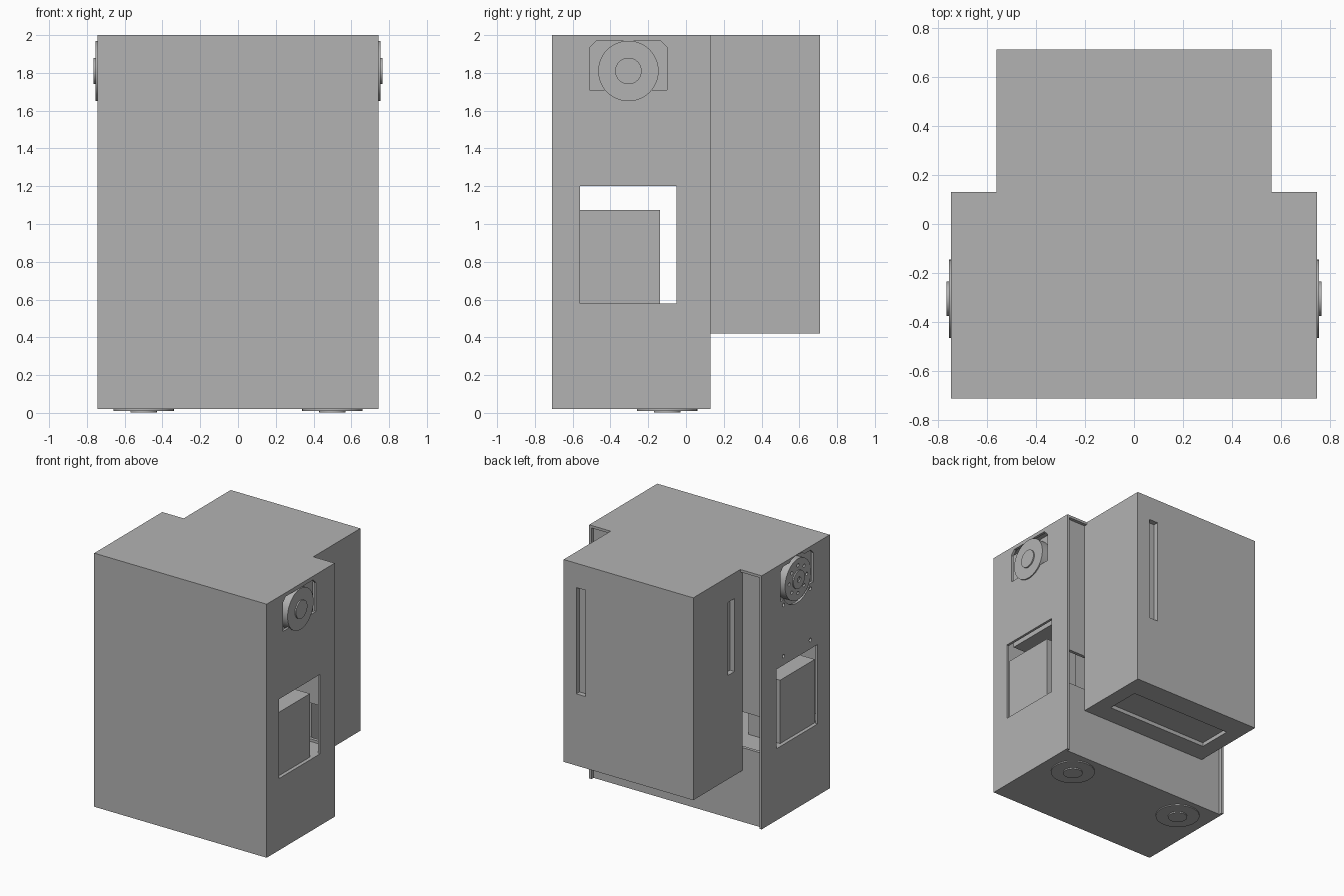
import bpy, bmesh, math
from mathutils import Matrix, Vector

cube = bpy.data.objects.get("Cube")
if cube:
    bpy.data.objects.remove(cube, do_unlink=True)

grey = bpy.data.materials.new("plain grey")
grey.use_nodes = True
colour = (0.45, 0.45, 0.45, 1)
grey.diffuse_color = colour
grey.node_tree.nodes["Principled BSDF"].inputs["Base Color"].default_value = colour
WORLD = Matrix.Identity(4)


def prism(name, outline, low, high, frame=WORLD):
    """Extrude a flat outline from low to high along the frame's third axis."""
    bm = bmesh.new()
    face = bm.faces.new([bm.verts.new((u, v, low)) for u, v in outline])
    new = bmesh.ops.extrude_face_region(bm, geom=[face])["geom"]
    bmesh.ops.translate(bm, vec=(0, 0, high - low),
                        verts=[g for g in new if isinstance(g, bmesh.types.BMVert)])
    bm.transform(frame)
    bmesh.ops.recalc_face_normals(bm, faces=bm.faces)
    mesh = bpy.data.meshes.new(name)
    bm.to_mesh(mesh)
    bm.free()
    mesh.materials.append(grey)
    obj = bpy.data.objects.new(name, mesh)
    bpy.context.collection.objects.link(obj)
    return obj


def box(name, u, v, w, frame=WORLD):
    return prism(name, [(u[0], v[0]), (u[1], v[0]), (u[1], v[1]), (u[0], v[1])], *w, frame)


def disc(name, centre, radius, low, high, frame, sides=48):
    ring = [(centre[0] + radius * math.cos(math.tau * i / sides),
             centre[1] + radius * math.sin(math.tau * i / sides)) for i in range(sides)]
    return prism(name, ring, low, high, frame)


def cut(target, cutter):
    mod = target.modifiers.new("cut", 'BOOLEAN')
    mod.operation, mod.solver, mod.object = 'DIFFERENCE', 'EXACT', cutter
    bpy.context.view_layer.objects.active = target
    bpy.ops.object.modifier_apply(modifier=mod.name)
    bpy.data.objects.remove(cutter, do_unlink=True)


def frame(origin, u, v, w):
    m = Matrix((u, v, w)).transposed().to_4x4()
    m.translation = Vector(origin)
    return m


# Hollow front body with a recessed back panel and an opening across it
body = box("body_shell", (-.745, .745), (-.71, .13), (.02, 2))
cut(body, box("cavity", (-.725, .725), (-.69, .08), (.04, 1.98)))
cut(body, box("back_recess", (-.725, .725), (.105, .3), (-.1, 1.98)))
cut(body, box("back_opening", (-.725, .725), (.0, .3), (.6, .88)))
box("inner_floor", (-.725, .725), (-.69, .08), (.56, .58))

# Rear housing with shallow pockets
pack = box("rear_housing", (-.56, .56), (.105, .71), (.42, 2))
cut(pack, box("side_slot", (-.7, -.52), (.2, .28), (1.23, 1.8)))
cut(pack, box("back_slot", (.37, .45), (.67, .8), (.98, 1.81)))
cut(pack, box("bottom_pocket", (-.44, .44), (.26, .53), (.3, .45)))


def motor(name, f, window, depth):
    """Motor mount: shaped hole, screw holes and window in the body, plus the motor."""
    opening = [(-.205, -.1), (.205, -.1), (.205, .125), (.17, .16), (-.17, .16), (-.205, .125)]
    cut(body, prism("motor_hole", opening, -.05, .05, f))
    cut(body, disc("round_hole", (0, 0), .188, -.05, .05, f))
    cut(body, box("window", *window, (-.05, .05), f))
    for u in (-.165, .165):
        for v in (-.14, -.54):
            cut(body, disc("screw_hole", (u, v), .014, -.05, .05, f, 16))
    # Rotating plate with its raised hub and ring of holes
    plate = disc(name + "_plate", (0, 0), .16, -depth, .009, f)
    hub = disc(name + "_hub", (0, 0), .07, .005, .019, f)
    cut(hub, disc("hub_hole", (0, 0), .021, 0, .05, f, 24))
    for i in range(8):
        a = math.tau * i / 8
        cut(plate, disc("plate_hole", (.108 * math.cos(a), .108 * math.sin(a)),
                        .013, -.02, .05, f, 16))


for s, side in ((1, "left"), (-1, "right")):
    # Motor in each side wall, with a box behind the window
    f = frame((s * .745, -.305, 1.81), (0, 1, 0), (0, 0, 1), (s, 0, 0))
    motor(side + "_upper_motor", f, ((-.255, .255), (-1.23, -.61)), .06)
    box(side + "_upper_motor_body", (-.25, .25), (-.61, .165), (-.3, -.06), f)
    box(side + "_inner_block", (-.26, .168), (-1.23, -.735), (-.3, -.028), f)
    # Motor in the floor on each side
    f = frame((s * .5, -.1, .02), (1, 0, 0), (0, 1, 0), (0, 0, -1))
    motor(side + "_lower_motor", f, ((-.1, .1), (-.58, -.19)), .06)
    box(side + "_lower_motor_body", (-.2, .2), (-.58, .165), (-.3, -.06), f)
    box(side + "_lower_block", (-.11, .11), (-.585, -.185), (-.3, -.012), f)

# Smooth the round parts, keep the edges sharp
bpy.ops.object.select_all(action='DESELECT')
for obj in bpy.context.collection.objects:
    if obj.type == 'MESH' and obj.name.endswith(("_plate", "_hub", "body_shell")):
        obj.select_set(True)
        bpy.context.view_layer.objects.active = obj
bpy.ops.object.shade_smooth_by_angle(angle=math.radians(30))
